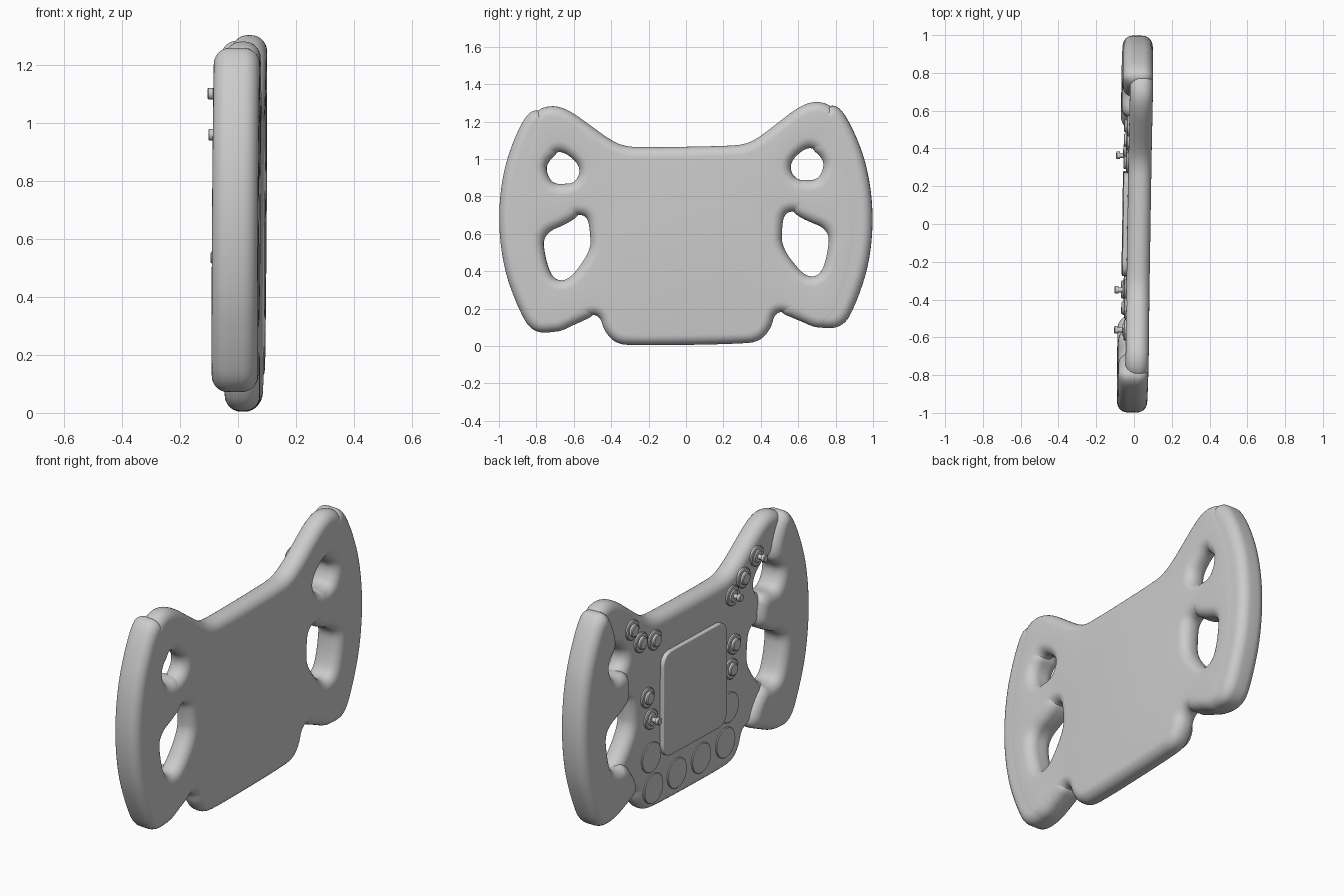
import bpy, bmesh
from math import sin, cos, pi, radians
from mathutils import Matrix, Vector

cube = bpy.data.objects.get("Cube")
if cube:
    bpy.data.objects.remove(cube)

grey = bpy.data.materials.new("plain grey")
grey.use_nodes = True
grey.diffuse_color = (0.6, 0.6, 0.6, 1)
grey.node_tree.nodes["Principled BSDF"].inputs["Base Color"].default_value = (0.6, 0.6, 0.6, 1)

# The whole wheel sits with a slight tilt about its middle
MID = Vector((0, 0, 0.65))
TILT = (Matrix.Translation(MID) @ Matrix.Rotation(radians(-0.9), 4, 'Z')
        @ Matrix.Rotation(radians(0.4), 4, 'Y') @ Matrix.Rotation(radians(0.9), 4, 'X')
        @ Matrix.Translation(-MID))
BACK, FACE, GRIP_FACE = 0.085, -0.037, -0.075


def finish(name, bm):
    bmesh.ops.recalc_face_normals(bm, faces=bm.faces)
    bm.transform(TILT)
    mesh = bpy.data.meshes.new(name)
    bm.to_mesh(mesh)
    bm.free()
    mesh.materials.append(grey)
    obj = bpy.data.objects.new(name, mesh)
    bpy.context.collection.objects.link(obj)
    bpy.ops.object.select_all(action='DESELECT')
    obj.select_set(True)
    bpy.context.view_layer.objects.active = obj
    bpy.ops.object.shade_smooth_by_angle(angle=radians(35))


def flip(loop):
    return [(-y, z) for y, z in reversed(loop)]


def oriented(loop, ccw):
    area = sum(a[0] * b[1] - b[0] * a[1] for a, b in zip(loop, loop[1:] + loop[:1]))
    return list(loop) if (area > 0) == ccw else list(reversed(loop))


def inset(loop, d):
    """Move every edge of a loop to its left by d."""
    pts, out = [Vector(p) for p in loop], []
    for i, p in enumerate(pts):
        a = (p - pts[i - 1]).normalized()
        b = (pts[(i + 1) % len(pts)] - p).normalized()
        n = Vector((-a.y - b.y, a.x + b.x))
        out.append(p + n * (d / max(1 + a.dot(b), 0.3)))
    return out


def soften(pts, rounds=3):
    """Cut the corners of a loop repeatedly until it is smooth."""
    for _ in range(rounds):
        nxt = pts[1:] + pts[:1]
        pts = [q for a, b in zip(pts, nxt) for q in (a.lerp(b, 0.25), a.lerp(b, 0.75))]
    return pts


def slab(name, outer, holes, x0, x1, r, steps=7):
    """Flat part facing along x whose outline and holes have rounded edges."""
    bm = bmesh.new()
    arc = [(r * (1 - sin(t)), r * (1 - cos(t))) for t in (pi / 2 * k / steps for k in range(steps + 1))]
    profile = [(d, x0 + h) for d, h in arc] + [(d, x1 - h) for d, h in reversed(arc)]
    caps = [[], []]
    for loop in [oriented(outer, True)] + [oriented(h, False) for h in holes]:
        rings = [[bm.verts.new((x, p.x, p.y)) for p in soften(inset(loop, d))] for d, x in profile]
        n = len(rings[0])
        for low, high in zip(rings, rings[1:]):
            for i in range(n):
                j = (i + 1) % n
                bm.faces.new((low[i], low[j], high[j], high[i]))
        for cap, ring in zip(caps, (rings[0], rings[-1])):
            cap += [bm.edges.get((ring[i], ring[i - 1])) for i in range(n)]
    for cap in caps:
        bmesh.ops.triangle_fill(bm, use_beauty=True, use_dissolve=False, edges=cap)
    finish(name, bm)


def turned(name, y, z, profile, sides=32):
    """Round part about an axis along x, from (radius, x) pairs, closed at the tip."""
    bm = bmesh.new()
    rings = [[bm.verts.new((x, y + r * cos(2 * pi * k / sides), z + r * sin(2 * pi * k / sides)))
              for k in range(sides)] for r, x in profile]
    for low, high in zip(rings, rings[1:]):
        for i in range(sides):
            bm.faces.new((low[i - 1], low[i], high[i], high[i - 1]))
    bm.faces.new(rings[0])
    bm.faces.new(rings[-1])
    finish(name, bm)


# Central body with thumb and finger openings
body_half = [(.30, .006), (.39, .022), (.447, .09), (.465, .16), (.51, .18), (.60, .125),
             (.70, .08), (.81, .10), (.92, .40), (.95, .68), (.92, .95), (.83, 1.2),
             (.79, 1.275), (.70, 1.30), (.61, 1.268), (.50, 1.185), (.40, 1.11),
             (.33, 1.075), (.24, 1.065)]
upper_hole = [(.675, 1.065), (.575, .995), (.56, .93), (.60, .875), (.70, .87), (.74, .93), (.74, .99)]
lower_hole = [(.768, .61), (.62, .67), (.585, .715), (.525, .70), (.512, .61), (.512, .52),
              (.60, .395), (.66, .355), (.72, .375), (.755, .48)]
holes = [upper_hole, lower_hole]
slab("wheel_body", body_half + flip(body_half), holes + [flip(h) for h in holes], FACE, BACK, 0.055)

# Thicker hand grips, running round the outside of the openings
grip = [(.60, .125), (.70, .083), (.835, .085), (.91, .23), (.978, .43), (1.004, .68),
        (.978, .93), (.91, 1.13), (.825, 1.28), (.74, 1.262), (.66, 1.06), (.74, .99),
        (.74, .93), (.70, .87), (.58, .885), (.56, .80), (.56, .72), (.62, .67),
        (.768, .61), (.755, .48), (.72, .375), (.66, .355), (.58, .37), (.465, .185)]
slab("left_grip", grip, [], GRIP_FACE, BACK - 0.001, 0.055)
slab("right_grip", flip(grip), [], GRIP_FACE, BACK - 0.001, 0.055)

# Display in the middle of the face
display = [(.12, .28), (.275, .28), (.275, .43), (.275, .71), (.275, .86), (.12, .86)]
slab("display", display + flip(display), [], -0.06, FACE + 0.01, 0.005, 3)

# Large flat dials along the bottom
for i, (y, z) in enumerate([(-.32, .35), (-.29, .165), (-.08, .155), (.13, .147), (.335, .135), (.355, .315)]):
    turned(f"dial_{i + 1}", y, z, [(.083, FACE + .01), (.083, FACE - .004), (.08, FACE - .007)], 40)

# Push buttons and toggles with a collar
collar = [(.055, FACE + .01), (.055, FACE - .008), (.05, FACE - .012), (.036, FACE - .012)]
button = collar + [(.034, FACE - .022), (.029, FACE - .026)]
toggle = collar + [(.03, FACE - .018), (.013, FACE - .018), (.013, -.078), (.02, -.08), (.02, -.096), (.017, -.099)]
buttons = [(.525, 1.085), (.45, .99), (.33, .96), (.39, .66), (-.36, .69), (-.336, .56), (-.44, 1.03)]
toggles = [(.36, .53), (-.555, 1.11), (-.345, .965)]
for i, (y, z) in enumerate(buttons):
    turned(f"button_{i + 1}", y, z, button)
for i, (y, z) in enumerate(toggles):
    turned(f"toggle_{i + 1}", y, z, toggle)
